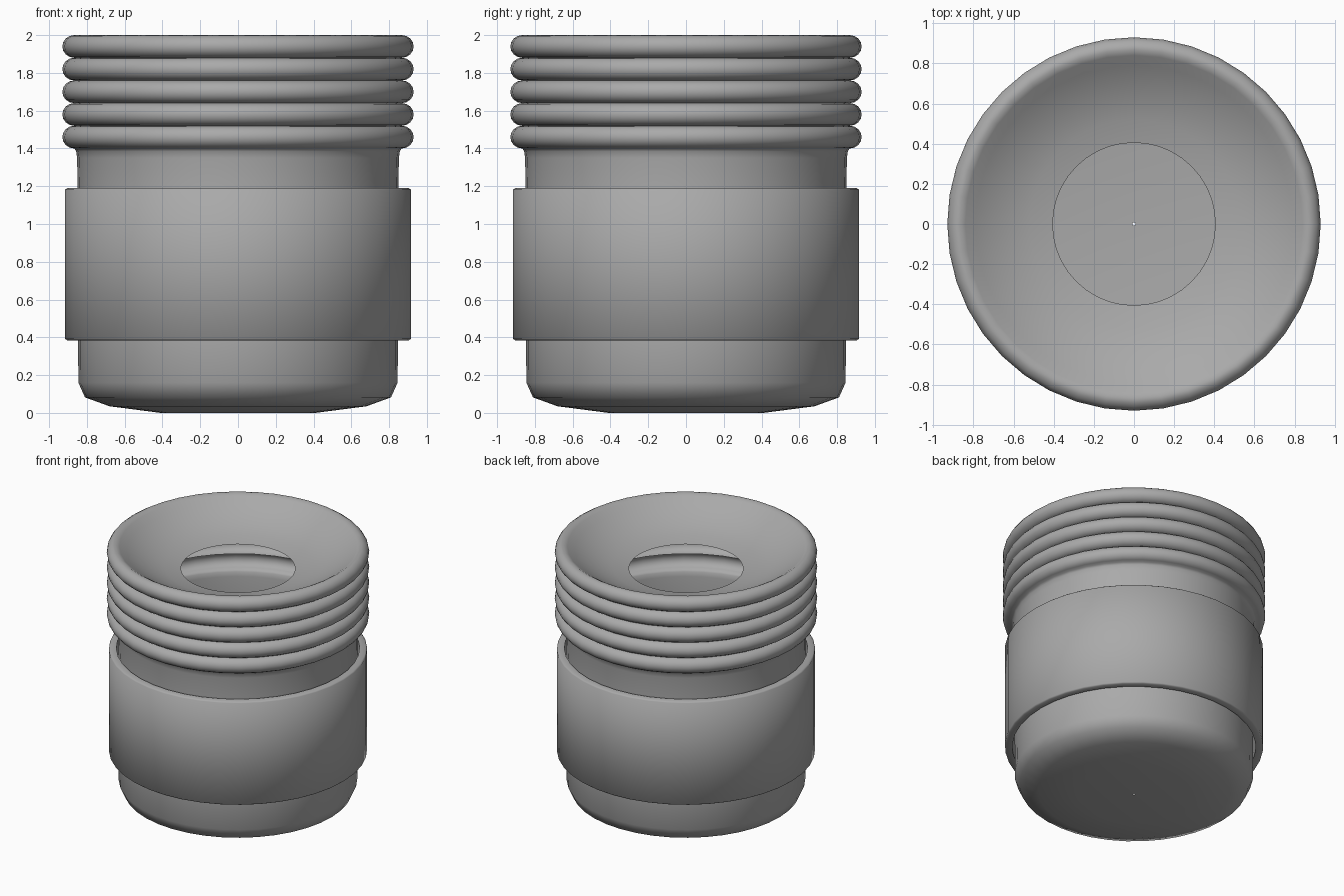
import bpy, bmesh, math

cube = bpy.data.objects.get("Cube")
if cube:
    bpy.data.objects.remove(cube, do_unlink=True)

SIDES = 40

grey = bpy.data.materials.new("plain grey")
grey.use_nodes = True
colour = (0.4, 0.4, 0.4, 1)
grey.diffuse_color = colour
grey.node_tree.nodes["Principled BSDF"].inputs["Base Color"].default_value = colour


def lathe(name, profile, closed=False):
    """Turn a (radius, height) profile around the z axis."""
    bm = bmesh.new()
    rings = []
    for r, z in profile:
        ring = []
        for j in range(SIDES):
            a = math.tau * j / SIDES
            ring.append(bm.verts.new((r * math.cos(a), r * math.sin(a), z)))
        rings.append(ring)
    pairs = list(zip(rings, rings[1:]))
    if closed:
        pairs.append((rings[-1], rings[0]))
    for low, high in pairs:
        for j in range(SIDES):
            k = (j + 1) % SIDES
            bm.faces.new((low[j], low[k], high[k], high[j]))
    mesh = bpy.data.meshes.new(name)
    bm.to_mesh(mesh)
    bm.free()
    mesh.materials.append(grey)
    obj = bpy.data.objects.new(name, mesh)
    bpy.context.collection.objects.link(obj)
    bpy.ops.object.select_all(action="DESELECT")
    obj.select_set(True)
    bpy.context.view_layer.objects.active = obj
    bpy.ops.object.shade_smooth_by_angle(angle=math.radians(52))
    return obj


# Cup base with a tiny drain hole, then the straight wall flaring at the top
profile = [(0.008, 0), (0.41, 0), (0.68, 0.035), (0.81, 0.082), (0.845, 0.16),
           (0.847, 0.4), (0.849, 1.2), (0.852, 1.35), (0.857, 1.385)]

# Five stacked rounded ribs
RIBS, PITCH, STEPS = 5, 0.12, 8
for rib in range(RIBS):
    middle = 1.4 + PITCH * (rib + 0.5)
    for s in range(STEPS + 1):
        if rib and s == 0:
            continue
        a = math.pi * (s / STEPS - 0.5)
        profile.append((0.867 + 0.063 * math.cos(a),
                        middle + PITCH / 2 * math.sin(a)))

# Dished top sinking smoothly to the open mouth
profile += [(0.84, 1.985), (0.79, 1.95), (0.71, 1.904), (0.62, 1.863),
            (0.52, 1.831), (0.405, 1.81)]
lathe("ribbed_cup", profile)

# Loose sleeve around the wall, with softened outer corners
lathe("grip_sleeve", [(0.905, 0.384), (0.915, 0.392), (0.915, 1.182),
                      (0.905, 1.19), (0.862, 1.19), (0.862, 0.384)],
      closed=True)
